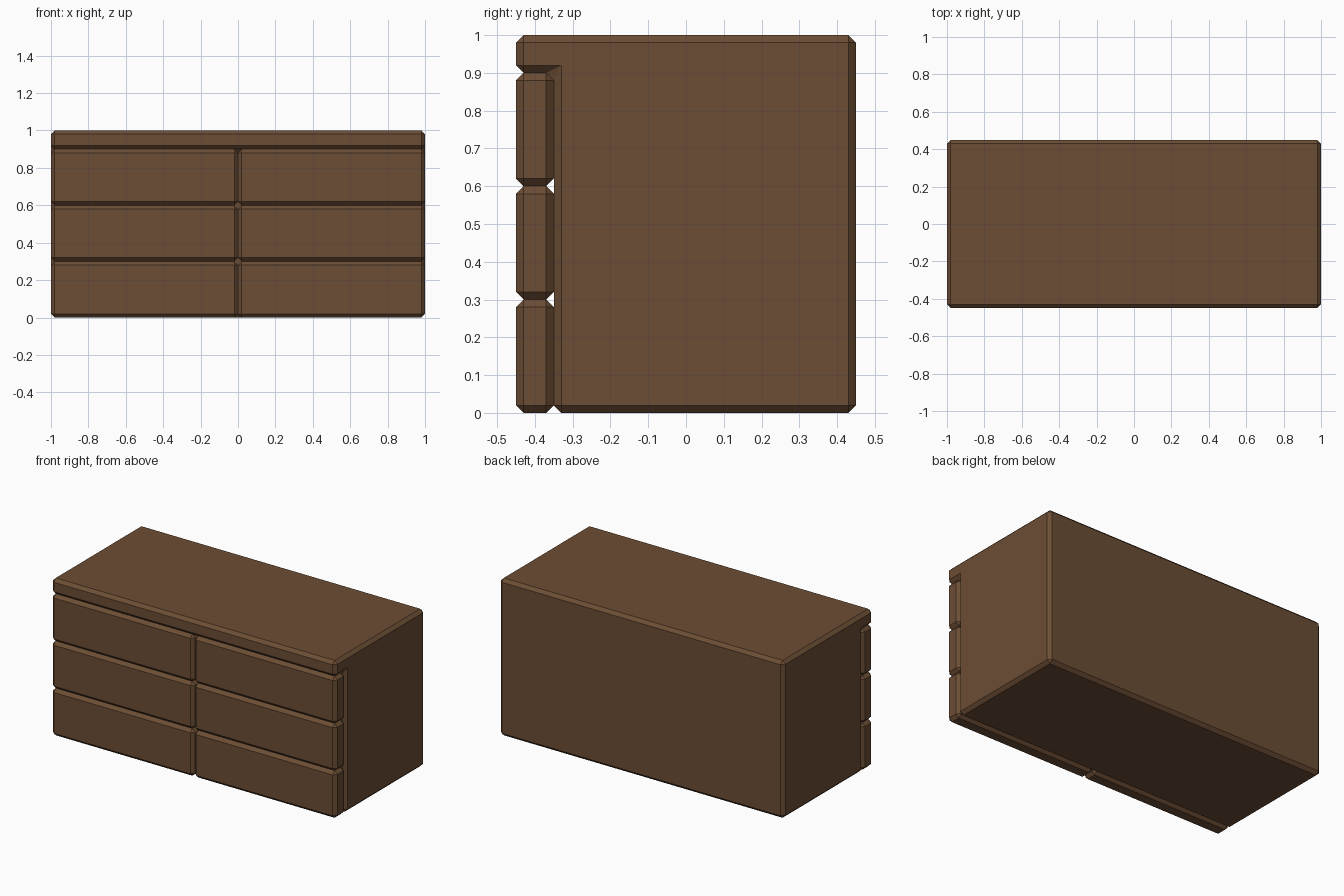
import bpy, bmesh

if "Cube" in bpy.data.objects:
    bpy.data.objects.remove(bpy.data.objects["Cube"])

BEVEL = 0.02
wood = bpy.data.materials.new("brown_wood")
wood.diffuse_color = (0.15, 0.075, 0.035, 1)
wood.use_nodes = True
wood.node_tree.nodes["Principled BSDF"].inputs["Base Color"].default_value = wood.diffuse_color


def extruded(name, profile, x0, x1):
    """Extrude a (y, z) profile along x and chamfer every edge."""
    bm = bmesh.new()
    face = bm.faces.new([bm.verts.new((x0, y, z)) for y, z in profile])
    ret = bmesh.ops.extrude_face_region(bm, geom=[face])
    verts = [v for v in ret["geom"] if isinstance(v, bmesh.types.BMVert)]
    bmesh.ops.translate(bm, vec=(x1 - x0, 0, 0), verts=verts)
    bmesh.ops.recalc_face_normals(bm, faces=bm.faces)
    mesh = bpy.data.meshes.new(name)
    bm.to_mesh(mesh)
    bm.free()
    mesh.materials.append(wood)
    obj = bpy.data.objects.new(name, mesh)
    bpy.context.collection.objects.link(obj)
    mod = obj.modifiers.new("chamfer", 'BEVEL')
    mod.width = BEVEL
    mod.segments = 1
    mod.limit_method = 'NONE'
    return obj


# Cabinet body with the top overhanging the drawers
extruded("cabinet_body", [(-0.35, 0), (0.45, 0), (0.45, 1), (-0.45, 1),
                          (-0.45, 0.9), (-0.35, 0.9)], -1, 1)

# Two columns of three drawer fronts
for side, x in (("left", -1), ("right", 0)):
    for row, level in enumerate(("bottom", "middle", "top")):
        z0, z1 = row * 0.3, (row + 1) * 0.3
        extruded(f"drawer_{level}_{side}",
                 [(-0.45, z0), (-0.35, z0), (-0.35, z1), (-0.45, z1)], x, x + 1)
